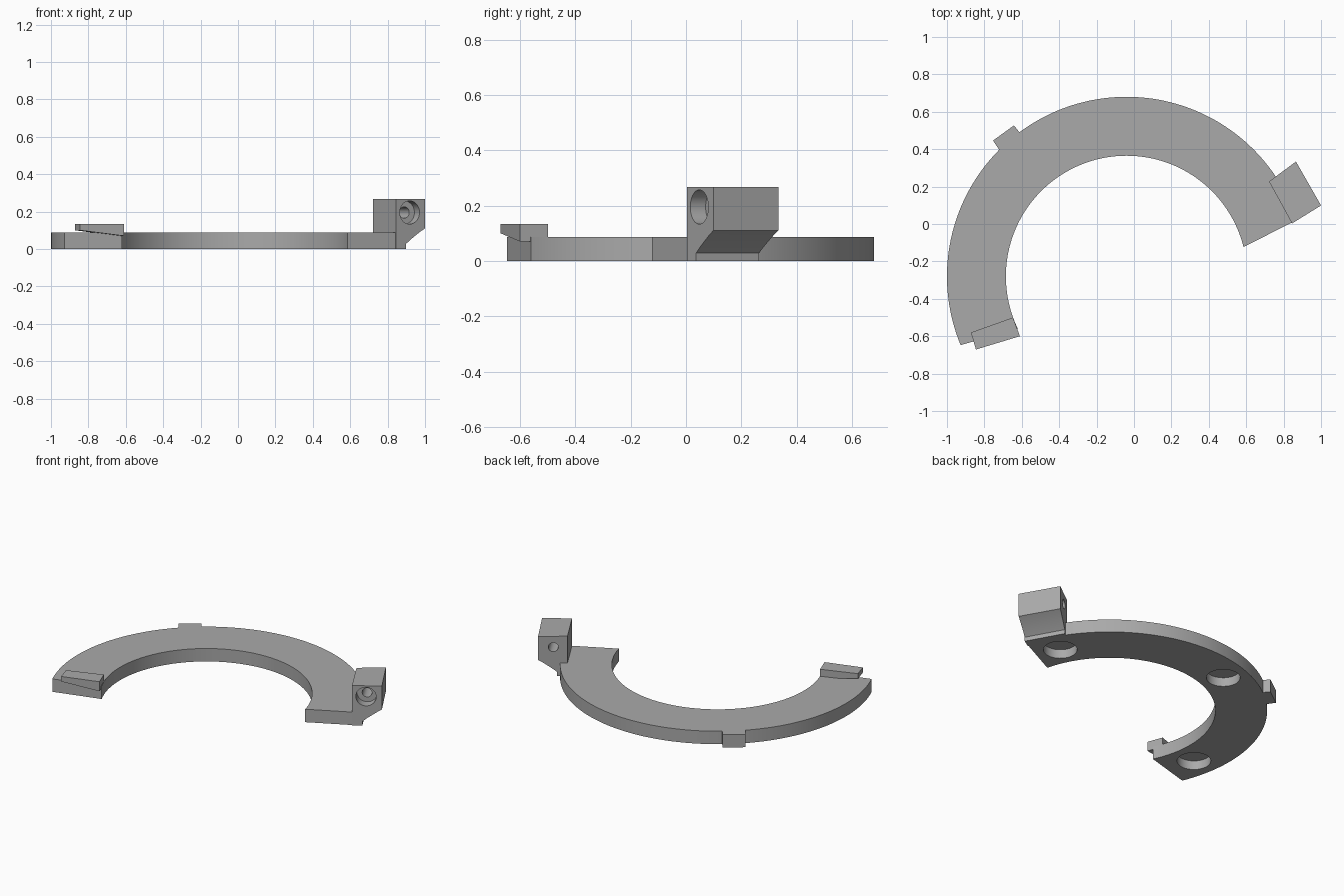
import bpy
import bmesh
import math
from mathutils import Vector

cube = bpy.data.objects.get("Cube")
if cube:
    bpy.data.objects.remove(cube, do_unlink=True)

CENTRE = Vector((-0.04, -0.28))
OUTER, INNER, THICK = 0.96, 0.645, 0.087

grey = bpy.data.materials.new("plain_grey")
grey.use_nodes = True
grey.diffuse_color = (0.4, 0.4, 0.4, 1)
grey.node_tree.nodes["Principled BSDF"].inputs["Base Color"].default_value = (0.4, 0.4, 0.4, 1)


def polar(radius, degrees):
    a = math.radians(degrees)
    return CENTRE + radius * Vector((math.cos(a), math.sin(a)))


def arc(radius, start, end, steps=96):
    return [polar(radius, start + (end - start) * i / steps) for i in range(steps + 1)]


def loft(name, first, second):
    """Solid between two matching outlines."""
    bm = bmesh.new()
    a = [bm.verts.new(p) for p in first]
    b = [bm.verts.new(p) for p in second]
    bm.faces.new(a)
    bm.faces.new(b)
    for i in range(len(a)):
        j = (i + 1) % len(a)
        bm.faces.new((a[i], a[j], b[j], b[i]))
    bmesh.ops.recalc_face_normals(bm, faces=bm.faces[:])
    mesh = bpy.data.meshes.new(name)
    bm.to_mesh(mesh)
    bm.free()
    mesh.materials.append(grey)
    obj = bpy.data.objects.new(name, mesh)
    bpy.context.collection.objects.link(obj)
    return obj


def slab(name, outline, low, high):
    return loft(name, [(p[0], p[1], low) for p in outline],
                [(p[0], p[1], high) for p in outline])


def drill(target, start, end, radius):
    """Cut a round hole from start to end."""
    start, end = Vector(start), Vector(end)
    axis = end - start
    bpy.ops.mesh.primitive_cylinder_add(vertices=48, radius=radius, depth=axis.length,
                                        location=(start + end) / 2)
    cutter = bpy.context.object
    cutter.name = "hole_cutter"
    cutter.rotation_euler = axis.to_track_quat('Z', 'Y').to_euler()
    cutter.hide_render = True
    cutter.data.materials.append(grey)
    bpy.context.view_layer.update()
    mod = target.modifiers.new("hole", 'BOOLEAN')
    mod.operation, mod.solver, mod.object = 'DIFFERENCE', 'EXACT', cutter
    bpy.context.view_layer.objects.active = target
    bpy.ops.object.modifier_apply(modifier=mod.name)
    bpy.data.objects.remove(cutter, do_unlink=True)


# Flat arc-shaped plate with three blind pockets underneath
plate = slab("arc_plate", arc(OUTER, 18.3, 202.5) + arc(INNER, 205.8, 14.1), 0, THICK)
for angle in (28, 110, 190):
    p = polar(0.8, angle)
    drill(plate, (p.x, p.y, -0.05), (p.x, p.y, 0.06), 0.103)

# Small locating tab on the rim
tab = slab("rim_tab", [(-0.754, 0.446), (-0.642, 0.527), (-0.60, 0.475), (-0.71, 0.38)], 0, THICK)

# Hooked lip with a sloping underside, overhanging the narrow end
lip_outline = [(-0.872, -0.58), (-0.647, -0.50), (-0.61, -0.60), (-0.845, -0.671)]
lip = loft("hooked_lip", [(x, y, z) for (x, y), z in zip(lip_outline, (0.10, 0.07, 0.07, 0.10))],
           [(x, y, 0.134) for x, y in lip_outline])

# Raised screw block with an undercut outer edge
front_in, front_out = Vector((0.845, 0.003)), Vector((1.0, 0.099))
back_in, back_out = Vector((0.722, 0.227)), Vector((0.866, 0.334))
profile = [(0, 0), (0.35, 0), (0.35, 0.028), (0.5, 0.05), (0.68, 0.073),
           (0.85, 0.094), (1, 0.11), (1, 0.268), (0, 0.268)]


def section(inner, outer):
    return [(*inner.lerp(outer, t), z) for t, z in profile]


block = loft("screw_block", section(front_in, front_out), section(back_in, back_out))

# Screw hole with a counterbore on the front face
mouth = front_in.lerp(front_out, 0.47).to_3d()
mouth.z = 0.195
axis = (back_in - front_in).to_3d().normalized()
drill(block, mouth - axis * 0.1, mouth + axis * 0.06, 0.062)
drill(block, mouth - axis * 0.1, mouth + axis * 0.4, 0.03)

# Smooth the curved walls, keep the edges crisp
bpy.ops.object.select_all(action='DESELECT')
for obj in (plate, tab, lip, block):
    obj.select_set(True)
bpy.context.view_layer.objects.active = plate
bpy.ops.object.shade_smooth_by_angle(angle=math.radians(30))
